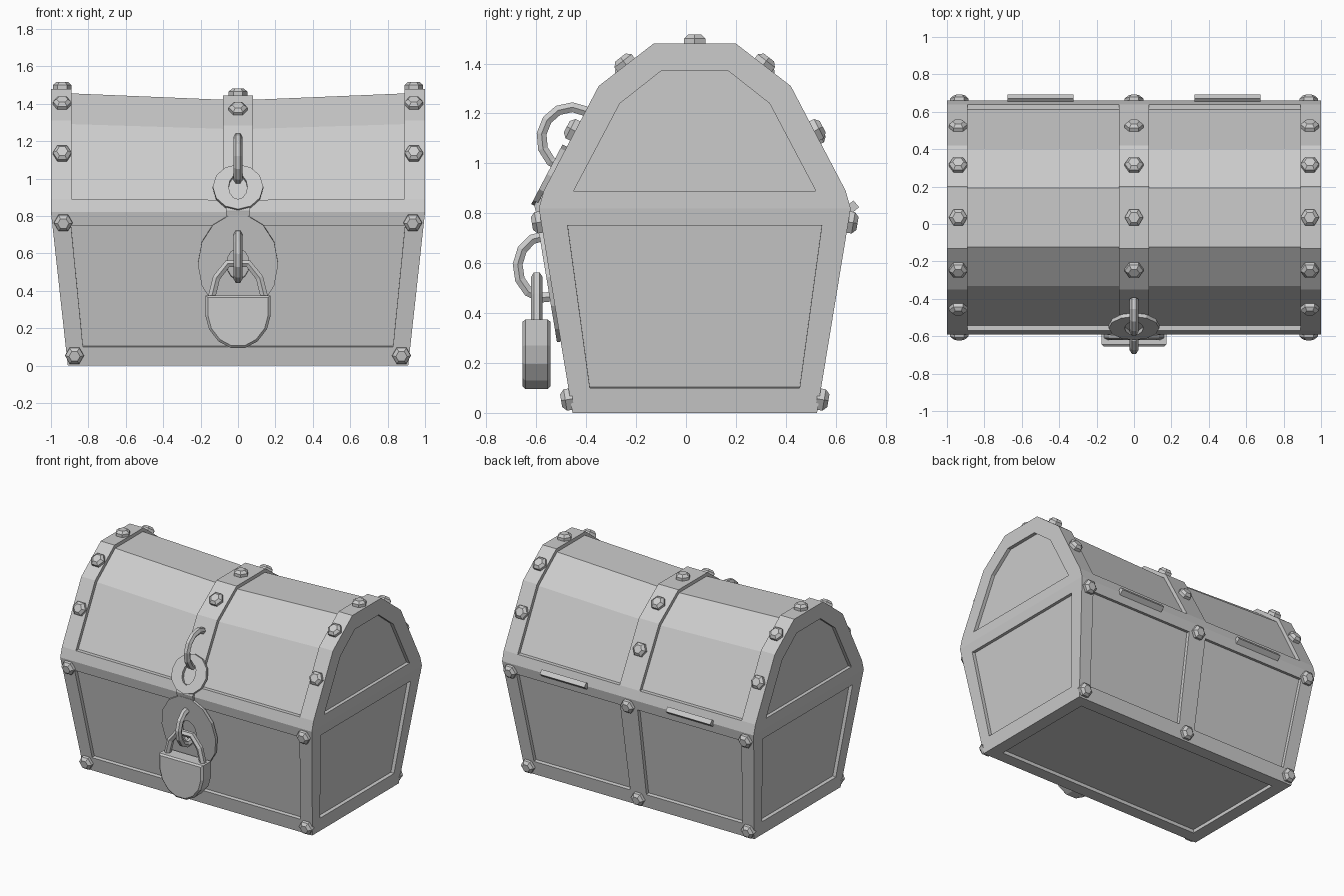
import bpy, bmesh, math
from mathutils import Vector as V

if "Cube" in bpy.data.objects:
    bpy.data.objects.remove(bpy.data.objects["Cube"])

X = V((1, 0, 0))
CY = 0.035          # symmetry plane of the chest in y


def finish(bm, name):
    bmesh.ops.remove_doubles(bm, verts=bm.verts, dist=1e-4)
    bmesh.ops.recalc_face_normals(bm, faces=bm.faces)
    me = bpy.data.meshes.new(name)
    bm.to_mesh(me)
    bm.free()
    ob = bpy.data.objects.new(name, me)
    bpy.context.collection.objects.link(ob)
    return ob


def loft(bm, loops, caps=(True, True), closed=False):
    rings = [[bm.verts.new(p) for p in l] for l in loops]
    pairs = list(zip(rings, rings[1:])) + ([(rings[-1], rings[0])] if closed else [])
    for a, b in pairs:
        for i in range(len(a)):
            j = (i + 1) % len(a)
            bm.faces.new((a[i], a[j], b[j], b[i]))
    if not closed:
        for on, r in zip(caps, (rings[0], rings[-1])):
            if on:
                bm.faces.new(r)


def tube(name, pts, r):
    cu = bpy.data.curves.new(name, 'CURVE')
    cu.dimensions = '3D'
    cu.bevel_depth, cu.bevel_resolution, cu.use_fill_caps = r, 1, True
    sp = cu.splines.new('POLY')
    sp.points.add(len(pts) - 1)
    for p, q in zip(sp.points, pts):
        p.co = (*q, 1)
    sp.use_smooth = False
    ob = bpy.data.objects.new(name, cu)
    bpy.context.collection.objects.link(ob)


# Tapered base: framed sides with sunken panels
def framed(bm, bl, br, tr, tl, us, vs, depth=0.025):
    n = (br - bl).cross(tl - bl).normalized()

    def at(u, v):
        return bl.lerp(br, u).lerp(tl.lerp(tr, u), v)
    for i in range(len(us) - 1):
        for j in range(len(vs) - 1):
            q = [at(us[a], vs[b]) for a, b in ((i, j), (i + 1, j), (i + 1, j + 1), (i, j + 1))]
            if i % 2 and j == 1:
                loft(bm, [q, [p - n * depth for p in q]], (False, True))
            else:
                bm.faces.new([bm.verts.new(p) for p in q])


bm = bmesh.new()
lo = [V((x * 0.91, CY + y * 0.49, 0)) for x, y in ((-1, -1), (1, -1), (1, 1), (-1, 1))]
hi = [V((x, CY + y * 0.625, 0.82)) for x, y in ((-1, -1), (1, -1), (1, 1), (-1, 1))]
VS = (0, 0.122, 0.915, 1)
for k, us in enumerate(((0, .05, .95, 1), (0, .085, .915, 1),
                        (0, .05, .465, .535, .95, 1), (0, .085, .915, 1))):
    m = (k + 1) % 4
    framed(bm, lo[k], lo[m], hi[m], hi[k], us, VS)
framed(bm, lo[3], lo[2], lo[1], lo[0], (0, .05, .95, 1), (0, .09, .91, 1))
bm.faces.new([bm.verts.new(p) for p in hi])
finish(bm, "chest_base")


# Lid: faceted, sagging in the middle, with raised straps and sunken panels
def section(x, half, sag=1.0):
    pts = [(-y, z) for y, z in half] + [(y, z) for y, z in reversed(half)]
    return [V((x, CY + y, 0.82 + (z - 0.82) * sag)) for y, z in pts]


full = [(.625, .82), (.605, .89), (.605, .89), (.385, 1.31), (.165, 1.48)]
sunk = [(.625, .82), (.605, .89), (.577, .89), (.366, 1.291), (.157, 1.455)]
side = [(.485, .89), (.485, .89), (.485, .89), (.30, 1.24), (.135, 1.37)]
SAG = 0.947
bm = bmesh.new()
loft(bm, [section(0, full, SAG), section(.08, full, SAG), section(.08, sunk, SAG),
          section(.89, sunk), section(.89, full), section(1, full),
          section(1, side), section(.975, side)], (False, True))
lid = finish(bm, "chest_lid")
lid.modifiers.new("Mirror", 'MIRROR')

# Hexagonal bolts
bm = bmesh.new()


def bolt(p, n):
    p, n = V(p), V(n).normalized()
    b = n.cross(X)
    loft(bm, [[p + n * h + (X * math.cos(a) + b * math.sin(a)) * r
               for a in (k * math.pi / 3 for k in range(6))]
              for r, h in ((.05, -.01), (.05, .02), (.03, .037))])


for x, s in ((-.94, 1), (0, SAG), (.94, 1)):
    bolt((x, CY, .82 + .66 * s), (0, 0, 1))
    for d in (-1, 1):
        bolt((x, CY + d * .275, .82 + .575 * s), (0, d * .17, .22))
        if x or d > 0:
            bolt((x, CY + d * .48, .82 + .31 * s), (0, d * .42, .22))
            for z in (.055, .765):
                bolt((x * (.925 + .09 * z), CY + d * (.49 + .1646 * z), z),
                     (0, d * .82, -.135))
finish(bm, "bolts")

# Back hinges
for d in (-1, 1):
    bpy.ops.mesh.primitive_cube_add(size=1, location=(d * .5, .667, .825),
                                    rotation=(math.radians(40), 0, 0))
    hinge = bpy.context.object
    hinge.name = "hinge"
    hinge.scale = (.355, .04, .035)


# Hasp plates lying on the sloped front
def plate(name, c, up, outer, hole, n):
    c, up = V(c), V(up).normalized()
    out = X.cross(up)
    if out.y > 0:
        out = -out
    bm = bmesh.new()
    loft(bm, [[c + out * h + X * (rx * math.cos(a)) + up * (rz * math.sin(a))
               for a in (2 * math.pi * k / n for k in range(n))]
              for (rx, rz), h in ((outer, -.008), (outer, .014), (hole, .014), (hole, -.008))],
         closed=True)
    finish(bm, name)


plate("hasp_plate", (0, -.545, .95), (0, .22, .42), (.135, .135), (.05, .075), 12)
plate("lock_plate", (0, -.546, .545), (0, -.135, .82), (.215, .27), (.06, .085), 14)

# Strap joining the two plates
bm = bmesh.new()
loft(bm, [[V((x, y + o, z)) for o in (0, -.03) for x in ((-.065, .065) if o == 0 else (.065, -.065))]
          for y, z in ((-.555, .74), (-.578, .83), (-.56, .88))])
finish(bm, "hasp_strap")


# Rings through the plates
def arc(cy, cz, ry, rz, a0, a1, n):
    angles = [math.radians(a0 + (a1 - a0) * k / n) for k in range(n + 1)]
    return [(0, cy + ry * math.cos(a), cz + rz * math.sin(a)) for a in angles]


tube("lid_ring", arc(-.46, 1.10, .12, .125, 60, 255, 7), .023)
tube("lock_ring", arc(-.565, .585, .11, .125, 60, 290, 8), .023)

# Padlock
half = [(.175, .375), (.175, .27), (.155, .195), (.105, .13), (.04, .095)]
outline = half + [(-x, z) for x, z in reversed(half)]
bm = bmesh.new()
loft(bm, [[V((x * s, y, .25 + (z - .25) * s)) for x, z in outline]
          for y, s in ((-.543, .92), (-.555, 1), (-.643, 1), (-.655, .92))])
finish(bm, "padlock_body")
tube("padlock_shackle", [(x, -.598, z) for x, z in
     ((-.145, .35), (-.115, .47), (-.055, .545), (.055, .545), (.115, .47), (.145, .35))], .023)
